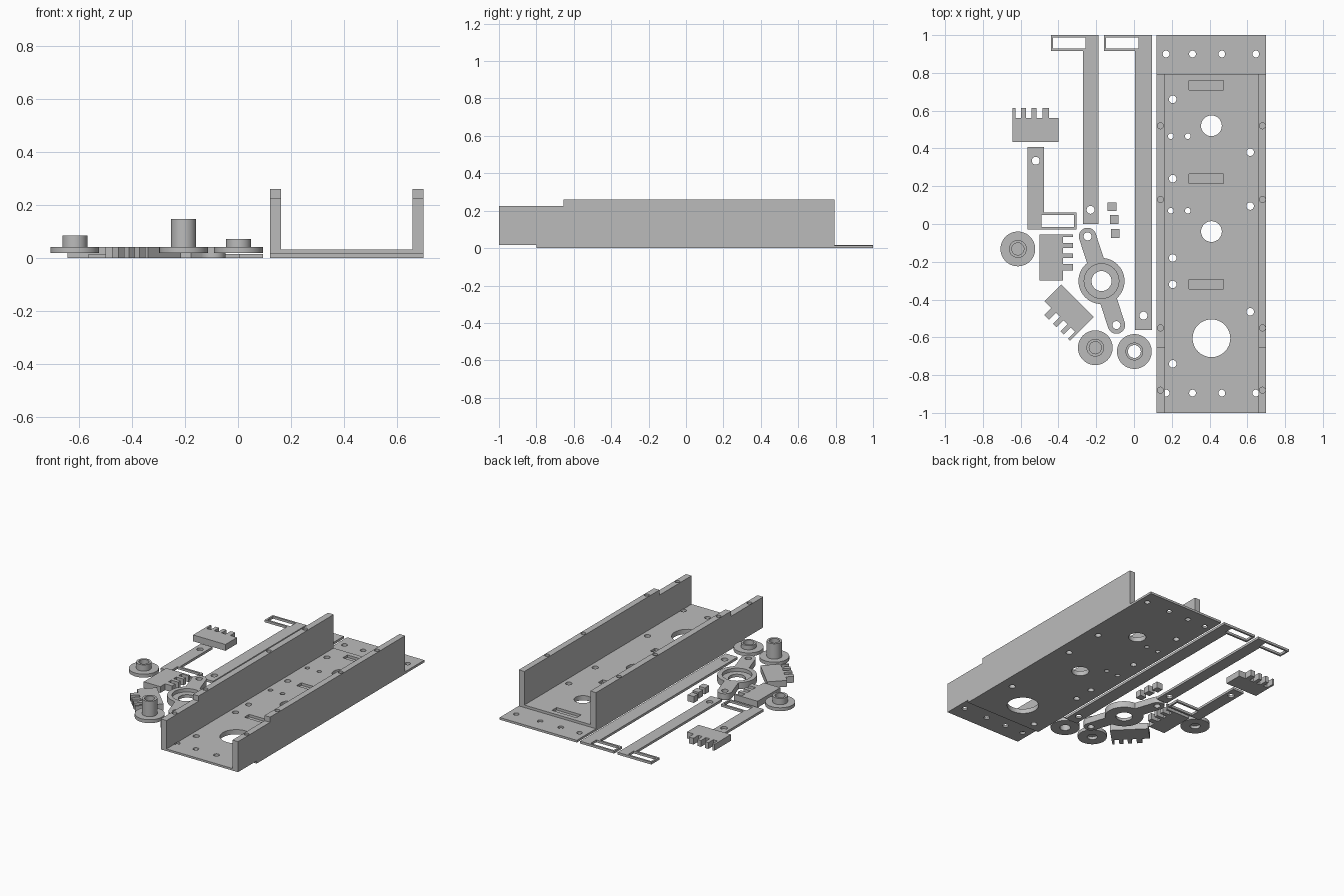
import bpy, bmesh, math
from mathutils import Matrix, Vector

if "Cube" in bpy.data.objects:
    bpy.data.objects.remove(bpy.data.objects["Cube"])

grey = bpy.data.materials.new("light grey")
grey.diffuse_color = (0.5, 0.5, 0.5, 1)
grey.use_nodes = True
grey.node_tree.nodes["Principled BSDF"].inputs["Base Color"].default_value = grey.diffuse_color


def prism(name, pts, z0, z1):
    """Extrude a flat outline between two heights."""
    bm = bmesh.new()
    face = bm.faces.new([bm.verts.new((x, y, z0)) for x, y in pts])
    ext = bmesh.ops.extrude_face_region(bm, geom=[face])
    verts = [v for v in ext["geom"] if isinstance(v, bmesh.types.BMVert)]
    bmesh.ops.translate(bm, verts=verts, vec=(0, 0, z1 - z0))
    bmesh.ops.recalc_face_normals(bm, faces=bm.faces)
    me = bpy.data.meshes.new(name)
    bm.to_mesh(me)
    bm.free()
    me.materials.append(grey)
    ob = bpy.data.objects.new(name, me)
    bpy.context.collection.objects.link(ob)
    return ob


def box(name, x0, x1, y0, y1, z0, z1):
    return prism(name, [(x0, y0), (x1, y0), (x1, y1), (x0, y1)], z0, z1)


def cyl(name, x, y, r, z0, z1, n=40):
    pts = [(x + r * math.cos(2 * math.pi * i / n), y + r * math.sin(2 * math.pi * i / n))
           for i in range(n)]
    return prism(name, pts, z0, z1)


def boolean(ob, others, op="DIFFERENCE"):
    """Apply each helper shape to the part and delete the helper."""
    bpy.ops.object.select_all(action="DESELECT")
    bpy.context.view_layer.objects.active = ob
    ob.select_set(True)
    for c in others:
        m = ob.modifiers.new("bool", "BOOLEAN")
        m.operation, m.solver, m.object = op, "EXACT", c
        bpy.ops.object.modifier_apply(modifier=m.name)
        bpy.data.objects.remove(c)


def smooth(ob):
    bpy.ops.object.select_all(action="DESELECT")
    bpy.context.view_layer.objects.active = ob
    ob.select_set(True)
    bpy.ops.object.shade_smooth_by_angle(angle=math.radians(30))


def hole(x, y, r, z0=-1, z1=1):
    return cyl("cutter", x, y, r, z0, z1, 32)


# Channel: block hollowed into a U, with stepped ends
channel = box("channel", 0.12, 0.70, -1, 1, 0, 0.26)
cuts = [box("cutter", 0.163, 0.658, -2, 2, 0.032, 1),
        box("cutter", 0, 1, 0.794, 2, 0.015, 1),
        box("cutter", 0, 1, -2, -0.655, 0.225, 1),
        box("cutter", 0, 1, -2, -0.80, -1, 0.018)]
# shallow floor pockets
cuts += [box("cutter", 0.29, 0.475, y - 0.025, y + 0.025, 0.015, 0.1)
         for y in (0.735, 0.24, -0.32)]
# large floor holes
cuts += [hole(0.41, y, r) for y, r in ((0.52, 0.055), (-0.04, 0.055), (-0.605, 0.1))]
# screw holes in the floor
cuts += [hole(0.205, y, 0.02) for y in (0.66, 0.24, -0.18, -0.32, -0.74)]
cuts += [hole(0.615, y, 0.02) for y in (0.38, 0.095, -0.465)]
cuts += [hole(x, y, 0.015) for x in (0.195, 0.285) for y in (0.465, 0.07)]
cuts += [hole(x, y, 0.018, -1, 0.034) for x in (0.17, 0.31, 0.465, 0.645) for y in (0.9, -0.895)]
# blind holes in the wall tops
cuts += [hole(x, y, 0.016, 0.16, 1) for x in (0.14, 0.68) for y in (0.52, 0.13, -0.55, -0.88)]
boolean(channel, cuts)
smooth(channel)


# Flat arms with a slotted frame on one end
def slot_arm(name, pts, slot, pin):
    arm = prism(name, pts, 0, 0.016)
    boolean(arm, [box("cutter", *slot, -1, 1), hole(*pin, 0.021)])
    smooth(arm)


for name, xl, x0, x1, y0, slot_x, pin in (
        ("short_slot_arm", -0.44, -0.27, -0.187, 0.0, (-0.428, -0.257), (-0.23, 0.075)),
        ("long_slot_arm", -0.16, 0.004, 0.095, -0.56, (-0.148, 0.024), (0.05, -0.485))):
    slot_arm(name, [(x0, y0), (x1, y0), (x1, 1), (xl, 1), (xl, 0.915), (x0, 0.915)],
             (*slot_x, 0.928, 0.987), pin)
slot_arm("small_slot_arm",
         [(-0.563, -0.03), (-0.305, -0.03), (-0.305, 0.062), (-0.477, 0.062),
          (-0.477, 0.407), (-0.563, 0.407)],
         (-0.49, -0.317, -0.016, 0.048), (-0.52, 0.335))

# Toothed blocks: one outline placed at three angles
teeth = [(0, 0.014), (0.045, 0.071), (0.1, 0.126), (0.157, 0.192)]
outline = [(0, 0), (0.243, 0), (0.243, 0.125)]
for a, b in reversed(teeth):
    outline += [(b, 0.125), (b, 0.178), (a, 0.178), (a, 0.125)]
outline.pop()
for i, (x, y, angle) in enumerate(((-0.642, 0.435, 0), (-0.5, -0.055, -90), (-0.214, -0.492, 135))):
    rot = Matrix.Rotation(math.radians(angle), 2)
    pts = [rot @ Vector(p) + Vector((x, y)) for p in outline]
    prism(f"toothed_block_{i + 1}", pts, 0, 0.043)

# Small square spacers
for i, (x, y) in enumerate(((-0.116, 0.092), (-0.105, 0.024), (-0.1, -0.05))):
    box(f"spacer_{i + 1}", x - 0.023, x + 0.023, y - 0.023, y + 0.023, 0, 0.043)

# Pivot lever: rounded bar joined to a ring with a recessed seat
a, b, r = Vector((-0.246, -0.066)), Vector((-0.093, -0.535)), 0.046
base = math.atan2(a.y - b.y, a.x - b.x) - math.pi / 2
pts = []
for centre, start in ((a, base), (b, base + math.pi)):
    for k in range(17):
        t = start + math.pi * k / 16
        pts.append((centre.x + r * math.cos(t), centre.y + r * math.sin(t)))
lever = prism("pivot_lever", pts, 0, 0.043)
boolean(lever, [cyl("ring", -0.172, -0.302, 0.122, 0, 0.043, 48)], "UNION")
boolean(lever, [hole(-0.172, -0.302, 0.092, 0.02, 1), hole(-0.172, -0.302, 0.053),
                hole(*a, 0.021), hole(*b, 0.021)])
smooth(lever)

# Flanged bushings
for i, (x, y, top, through) in enumerate(((-0.615, -0.132, 0.085, False),
                                          (-0.205, -0.655, 0.147, False),
                                          (0.002, -0.675, 0.072, True))):
    bush = cyl(f"bushing_{i + 1}", x, y, 0.092, 0.02, 0.043, 48)
    boolean(bush, [cyl("post", x, y, 0.047, 0.03, top)], "UNION")
    if through:
        boolean(bush, [hole(x, y, 0.034)])
    else:
        boolean(bush, [hole(x, y, 0.032, 0.05, 1), hole(x, y, 0.032, -1, 0.04)])
    smooth(bush)
